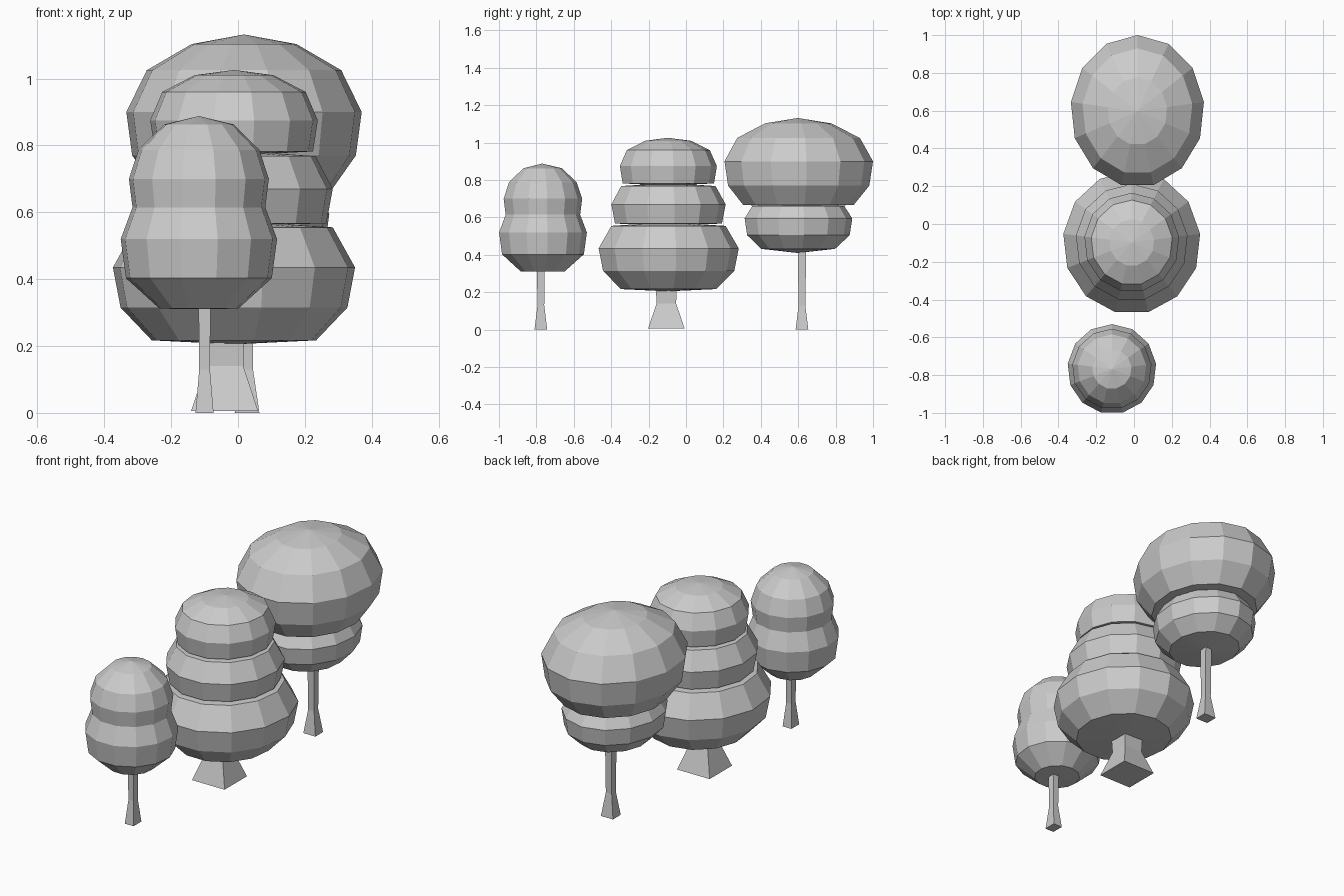
import bpy
import bmesh
from math import sin, cos, tau

SIDES = 13

cube = bpy.data.objects.get("Cube")
if cube:
    bpy.data.objects.remove(cube)

gray = bpy.data.materials.new("light_gray")
gray.use_nodes = True
gray.diffuse_color = (0.6, 0.6, 0.6, 1)
gray.node_tree.nodes["Principled BSDF"].inputs["Base Color"].default_value = (0.6, 0.6, 0.6, 1)


def finish(name, bm, center):
    bmesh.ops.recalc_face_normals(bm, faces=bm.faces)
    mesh = bpy.data.meshes.new(name)
    bm.to_mesh(mesh)
    bm.free()
    mesh.materials.append(gray)
    obj = bpy.data.objects.new(name, mesh)
    obj.location = (center[0], center[1], 0)
    bpy.context.collection.objects.link(obj)


def skin(bm, rings):
    for low, high in zip(rings, rings[1:]):
        n = len(low)
        for i in range(n):
            j = (i + 1) % n
            bm.faces.new((low[i], low[j], high[j], high[i]))


def foliage(name, center, squash, bottom, profile, top):
    """Faceted blob: rings of (radius, height) closed by a fan at each end."""
    bm = bmesh.new()
    rings = [[bm.verts.new((r * squash * sin(tau * i / SIDES), r * cos(tau * i / SIDES), z))
              for i in range(SIDES)] for r, z in profile]
    skin(bm, rings)
    for ring, z in ((rings[0], bottom), (rings[-1], top)):
        tip = bm.verts.new((0, 0, z))
        for i in range(SIDES):
            bm.faces.new((ring[i], ring[(i + 1) % SIDES], tip))
    finish(name, bm, center)


def trunk(name, center, profile):
    """Square trunk: rings of (half width x, half width y, height)."""
    bm = bmesh.new()
    rings = [[bm.verts.new((sx * hx, sy * hy, z))
              for sx, sy in ((-1, -1), (1, -1), (1, 1), (-1, 1))] for hx, hy, z in profile]
    skin(bm, rings)
    bm.faces.new(rings[0])
    bm.faces.new(rings[-1])
    finish(name, bm, center)


# Front tree: one pinched crown on a thin trunk
foliage("front_tree_crown", (-0.117, -0.768), 0.99, 0.31,
        [(0.12, 0.312), (0.222, 0.403), (0.238, 0.52), (0.202, 0.615),
         (0.213, 0.70), (0.184, 0.787), (0.105, 0.863)], 0.888)
trunk("front_tree_trunk", (-0.1, -0.776),
      [(0.027, 0.034, 0), (0.016, 0.018, 0.13), (0.018, 0.021, 0.33)])

# Middle tree: three stacked tiers on a wide trunk
mid = (-0.012, -0.098)
foliage("middle_tree_lower_tier", mid, 0.96, 0.205,
        [(0.258, 0.217), (0.356, 0.315), (0.38, 0.435), (0.31, 0.555)], 0.575)
foliage("middle_tree_center_tier", mid, 0.96, 0.56,
        [(0.29, 0.567), (0.31, 0.67), (0.256, 0.768)], 0.785)
foliage("middle_tree_upper_tier", mid, 0.96, 0.77,
        [(0.248, 0.782), (0.263, 0.875), (0.225, 0.96), (0.124, 1.01)], 1.026)
trunk("middle_tree_trunk", (-0.04, -0.105),
      [(0.1, 0.098, 0.006), (0.056, 0.052, 0.14), (0.06, 0.057, 0.24)])

# Back tree: broad cap over a small tier on a thin trunk
back = (0.018, 0.597)
foliage("back_tree_lower_tier", back, 0.88, 0.41,
        [(0.2, 0.432), (0.278, 0.505), (0.292, 0.595), (0.25, 0.66)], 0.68)
foliage("back_tree_cap", back, 0.88, 0.655,
        [(0.3, 0.667), (0.383, 0.77), (0.403, 0.90), (0.333, 1.025), (0.18, 1.103)], 1.132)
trunk("back_tree_trunk", (0.027, 0.62),
      [(0.037, 0.034, 0), (0.018, 0.018, 0.13), (0.02, 0.023, 0.45)])
